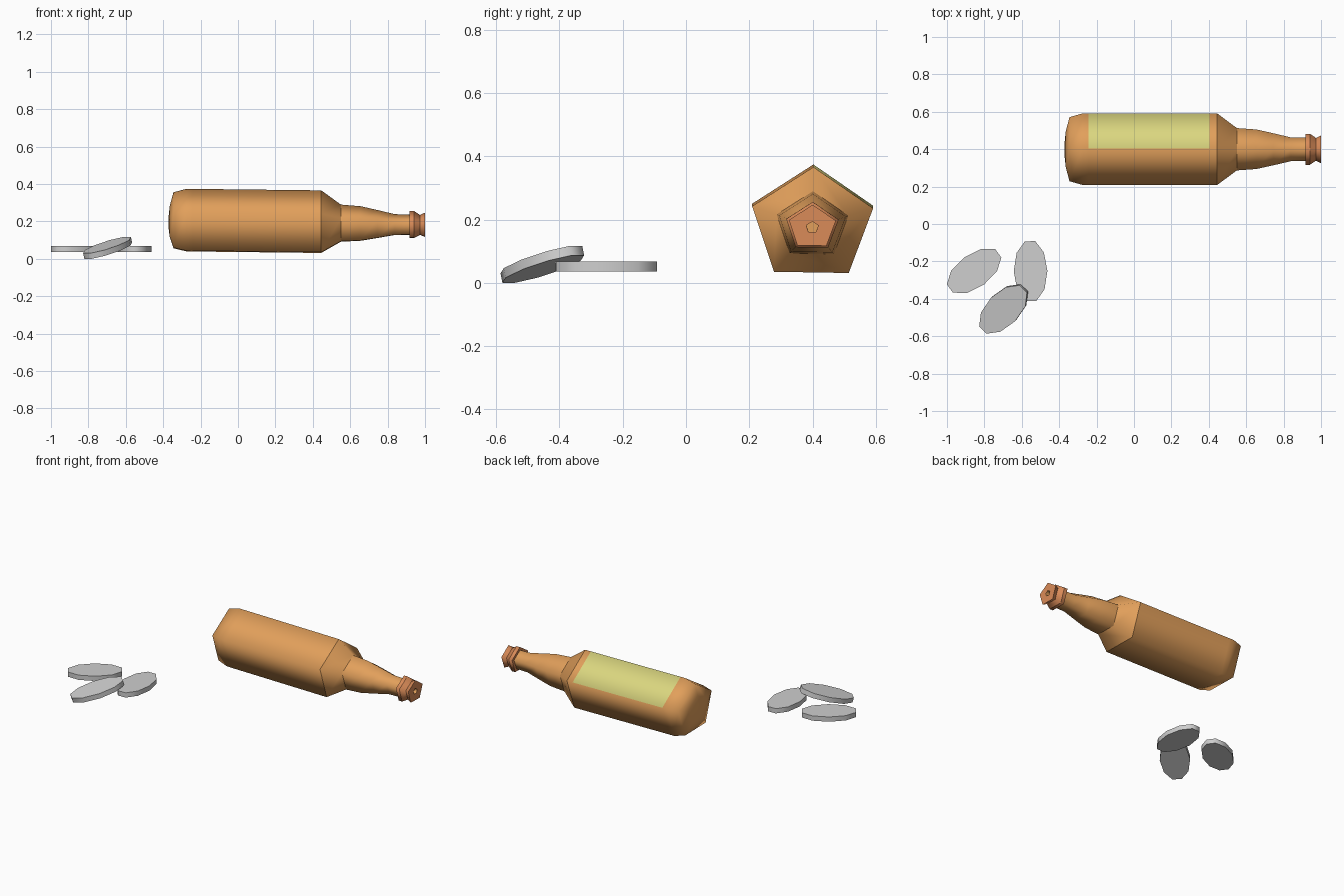
import bpy, bmesh, math
from mathutils import Matrix, Vector

if "Cube" in bpy.data.objects:
    bpy.data.objects.remove(bpy.data.objects["Cube"])


def material(name, rgb):
    m = bpy.data.materials.new(name)
    m.diffuse_color = (*rgb, 1)
    m.use_nodes = True
    m.node_tree.nodes["Principled BSDF"].inputs["Base Color"].default_value = m.diffuse_color
    return m


GLASS = material("amber_glass", (0.76, 0.35, 0.105))
LABEL = material("yellow_label", (0.71, 0.68, 0.215))
LIP = material("copper_lip", (0.70, 0.26, 0.098))
METAL = material("grey_metal", (0.62, 0.62, 0.62))


def make_object(name, bm, mats):
    bmesh.ops.recalc_face_normals(bm, faces=bm.faces[:])
    me = bpy.data.meshes.new(name)
    bm.to_mesh(me)
    bm.free()
    for m in mats:
        me.materials.append(m)
    ob = bpy.data.objects.new(name, me)
    bpy.context.collection.objects.link(ob)
    return ob


# Five-sided bottle lying along x: (x, radius, sharp ring, colour of next band)
profile = [
    (-0.371, 0.04, 0, 0), (-0.365, 0.10, 0, 0), (-0.345, 0.18, 0, 0),
    (-0.275, 0.201, 0, 0), (-0.243, 0.201, 0, 1), (0.404, 0.201, 0, 0),
    (0.445, 0.201, 1, 0), (0.55, 0.119, 1, 0), (0.655, 0.111, 0, 0),
    (0.745, 0.090, 0, 0), (0.838, 0.067, 0, 0), (0.917, 0.065, 1, 2),
    (0.917, 0.087, 1, 2), (0.941, 0.087, 1, 2), (0.973, 0.064, 1, 2),
    (1.0, 0.078, 1, 2), (1.0, 0.02, 1, 0), (0.95, 0.02, 1, 0),
]
SIDES = 5
bm = bmesh.new()
rings = []
for x, r, sharp, mat in profile:
    ring = []
    for k in range(SIDES):
        t = k * math.tau / SIDES + 0.018
        ring.append(bm.verts.new((x, 0.399 + r * math.sin(t),
                                  0.187 - 0.0115 * x + 0.915 * r * math.cos(t))))
    rings.append(ring)
for i in range(len(rings) - 1):
    a, b, mat = rings[i], rings[i + 1], profile[i][3]
    for k in range(SIDES):
        n = (k + 1) % SIDES
        f = bm.faces.new((a[k], a[n], b[n], b[k]))
        f.smooth = True
        # the label covers only the upper back side
        f.material_index = mat if mat != 1 or k == 0 else 0
bm.faces.new(rings[0]).smooth = True
bm.faces.new(rings[-1])
for ring, p in zip(rings, profile):
    if p[2]:
        for k in range(SIDES):
            e = bm.edges.get((ring[k], ring[(k + 1) % SIDES]))
            if e:
                e.smooth = False
make_object("bottle", bm, [GLASS, LABEL, LIP])


# Oval ten-sided metal caps, the last one leaning on its neighbour
def cap(name, loc, turn, tilt):
    bm = bmesh.new()
    bmesh.ops.create_cone(bm, cap_ends=True, segments=10,
                          radius1=1, radius2=1, depth=0.031)
    # put a vertex on the local x axis, then squash into an oval
    bm.verts.ensure_lookup_table()
    v = bm.verts[0].co
    bm.transform(Matrix.Rotation(-math.atan2(v.y, v.x), 4, 'Z'))
    for v in bm.verts:
        v.co.x *= 0.09
        v.co.y *= 0.168
    bm.transform(Matrix.Translation(Vector(loc))
                 @ Matrix.Rotation(math.radians(turn), 4, 'Z')
                 @ Matrix.Rotation(math.radians(tilt), 4, 'X'))
    for f in bm.faces:
        f.smooth = len(f.verts) == 4
    for e in bm.edges:
        e.smooth = all(len(f.verts) == 4 for f in e.link_faces)
    make_object(name, bm, [METAL])


cap("flat_cap_left", (-0.855, -0.251, 0.052), -54, 0)
cap("flat_cap_right", (-0.553, -0.252, 0.052), 1, 0)
cap("leaning_cap", (-0.697, -0.454, 0.0585), -44.5, 15.8)
